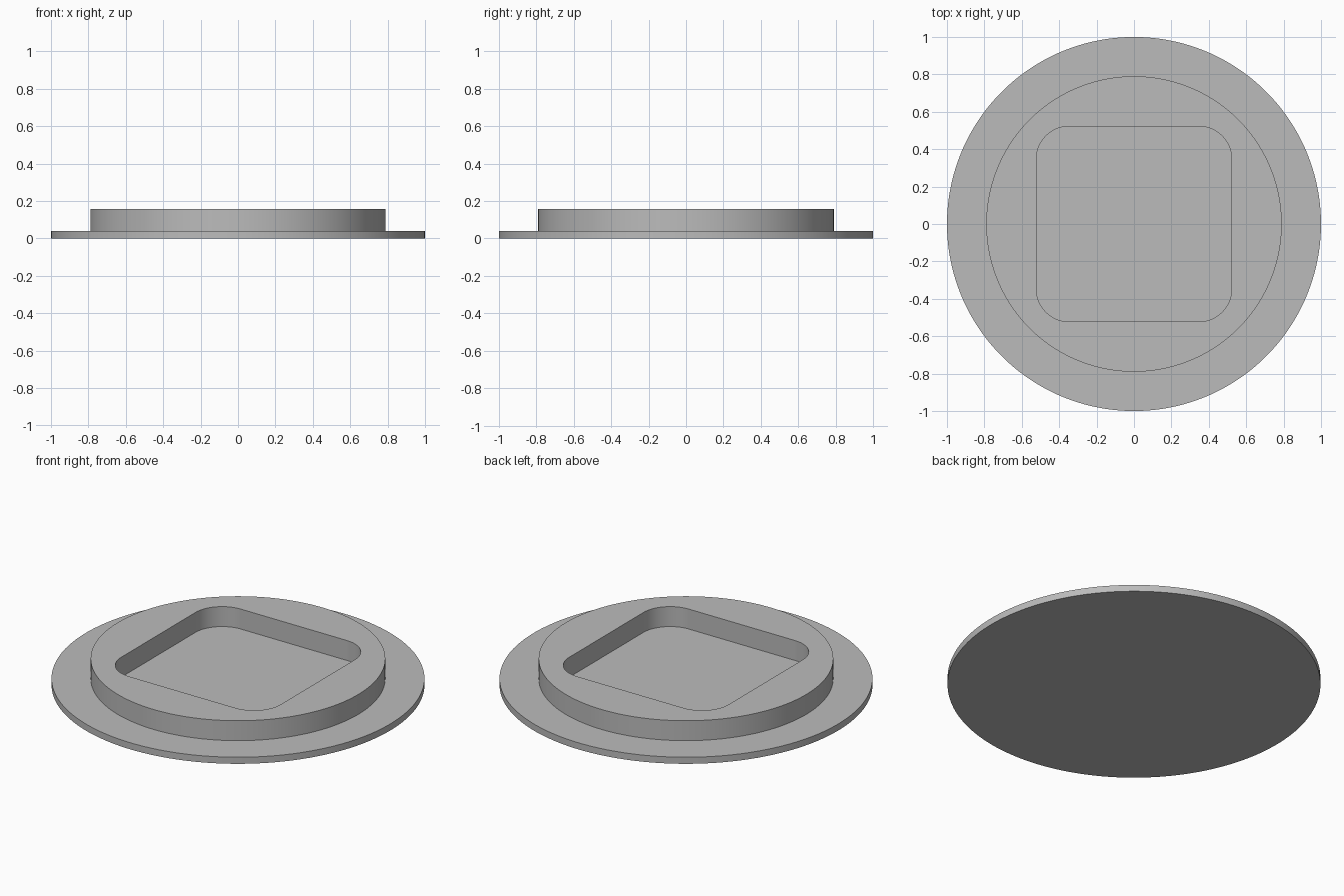
import bpy, bmesh
from math import cos, sin, pi

if "Cube" in bpy.data.objects:
    bpy.data.objects.remove(bpy.data.objects["Cube"])

PLATE_TOP = 0.039
COLLAR_TOP = 0.157
COLLAR_RADIUS = 0.79
POCKET_HALF = 0.522
POCKET_CORNER = 0.175
STEPS = 32  # points per quarter turn

# Single grey finish
grey = bpy.data.materials.new("grey")
grey.use_nodes = True
colour = (0.5, 0.5, 0.5, 1)
grey.diffuse_color = colour
grey.node_tree.nodes["Principled BSDF"].inputs["Base Color"].default_value = colour


def circle(radius):
    count = 4 * STEPS
    return [(radius * cos(2 * pi * (i + 0.5) / count),
             radius * sin(2 * pi * (i + 0.5) / count)) for i in range(count)]


def rounded_square(half, corner):
    points = []
    for quarter in range(4):
        mid = pi / 4 + quarter * pi / 2
        reach = (half - corner) * 2 ** 0.5
        for i in range(STEPS):
            a = (quarter + i / (STEPS - 1)) * pi / 2
            points.append((reach * cos(mid) + corner * cos(a),
                           reach * sin(mid) + corner * sin(a)))
    return points


def build(name, rings, capped):
    """Skin a list of (outline, z) rings; cap the ends or close the loop."""
    bm = bmesh.new()
    loops = [[bm.verts.new((x, y, z)) for x, y in outline] for outline, z in rings]
    pairs = list(zip(loops, loops[1:]))
    if capped:
        bm.faces.new(loops[0])
        bm.faces.new(loops[-1])
    else:
        pairs.append((loops[-1], loops[0]))
    for low, high in pairs:
        for i in range(len(low)):
            j = (i + 1) % len(low)
            bm.faces.new((low[i], low[j], high[j], high[i]))
    bmesh.ops.recalc_face_normals(bm, faces=bm.faces)
    mesh = bpy.data.meshes.new(name)
    bm.to_mesh(mesh)
    bm.free()
    mesh.materials.append(grey)
    obj = bpy.data.objects.new(name, mesh)
    bpy.context.collection.objects.link(obj)
    bpy.ops.object.select_all(action='DESELECT')
    obj.select_set(True)
    bpy.context.view_layer.objects.active = obj
    bpy.ops.object.shade_smooth_by_angle(angle=pi / 6)


# Thin round base, whose top is also the pocket floor
rim = circle(1.0)
build("base_plate", [(rim, 0), (rim, PLATE_TOP)], True)

# Raised round collar with a rounded square pocket, sunk slightly into the base
outer = circle(COLLAR_RADIUS)
pocket = rounded_square(POCKET_HALF, POCKET_CORNER)
sunk = PLATE_TOP / 2
build("pocket_collar", [(outer, sunk), (outer, COLLAR_TOP),
                        (pocket, COLLAR_TOP), (pocket, sunk)], False)
